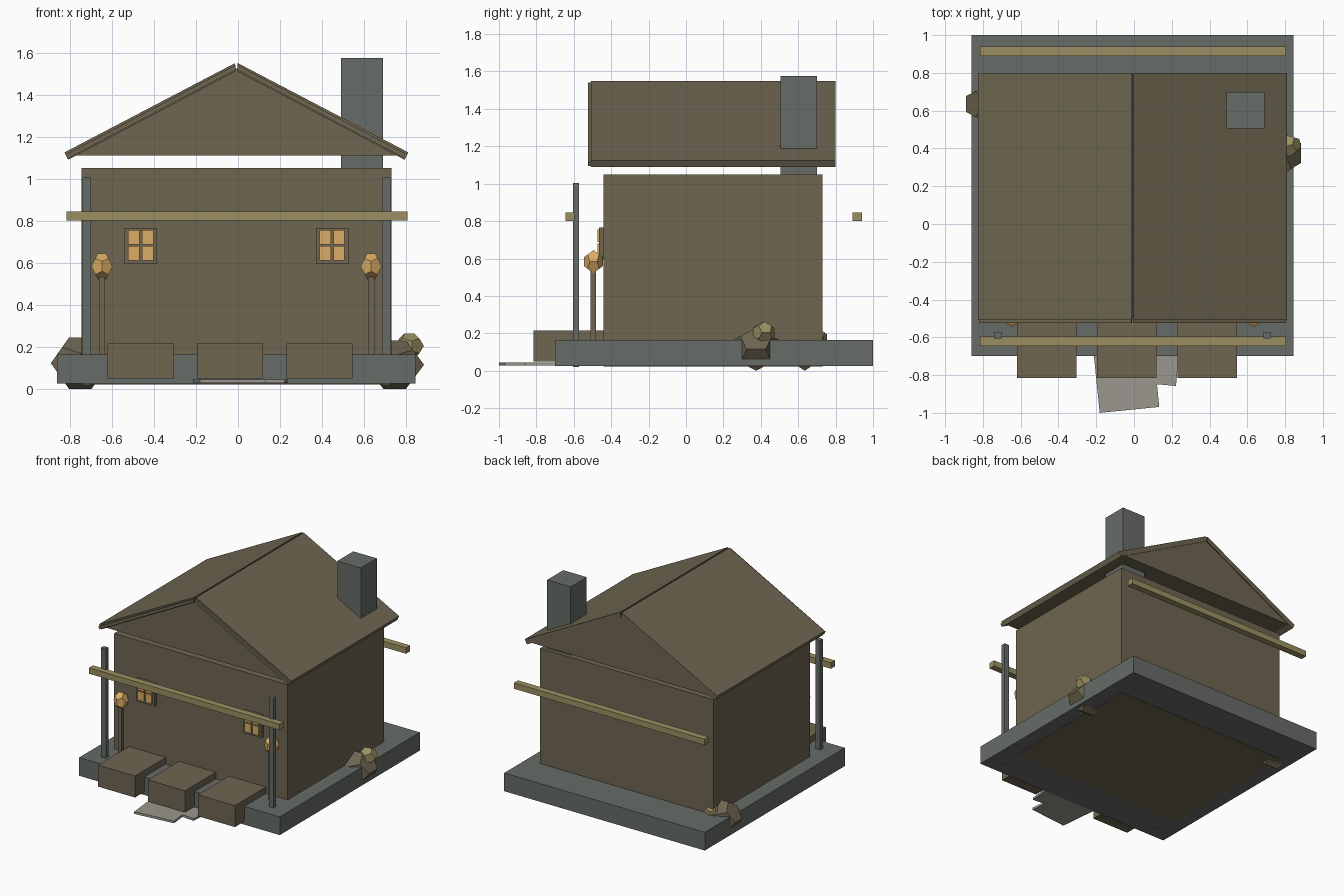
import bpy, bmesh
from mathutils import Vector

cube = bpy.data.objects.get("Cube")
if cube:
    bpy.data.objects.remove(cube, do_unlink=True)


def linear(c):
    c /= 255
    return c / 12.92 if c < 0.04 else ((c + 0.055) / 1.055) ** 2.4


def material(name, *rgb):
    m = bpy.data.materials.new(name)
    col = [linear(c) for c in rgb] + [1]
    m.diffuse_color = col
    m.use_nodes = True
    m.node_tree.nodes["Principled BSDF"].inputs["Base Color"].default_value = col
    return m


BROWN = material("brown timber", 110, 102, 81)
STONE = material("grey stone", 103, 108, 103)
STRAW = material("straw wood", 155, 144, 98)
GLOW = material("amber glow", 218, 172, 102)
PAVING = material("pale paving", 155, 151, 143)


def finish(name, bm, mat):
    bmesh.ops.recalc_face_normals(bm, faces=bm.faces)
    mesh = bpy.data.meshes.new(name)
    bm.to_mesh(mesh)
    bm.free()
    mesh.materials.append(mat)
    ob = bpy.data.objects.new(name, mesh)
    bpy.context.collection.objects.link(ob)
    return ob


def box(name, mat, x, y, z):
    """Box from its (low, high) range on each axis."""
    bm = bmesh.new()
    bmesh.ops.create_cube(bm, size=1)
    for v in bm.verts:
        v.co = Vector([(r[0] + r[1]) / 2 + c * (r[1] - r[0])
                       for r, c in zip((x, y, z), v.co)])
    return finish(name, bm, mat)


def prism(name, mat, profile, y0, y1):
    """Extrude an x-z profile along y."""
    bm = bmesh.new()
    face = bm.faces.new([bm.verts.new((x, y0, z)) for x, z in profile])
    ext = bmesh.ops.extrude_face_region(bm, geom=[face])["geom"]
    moved = [g for g in ext if isinstance(g, bmesh.types.BMVert)]
    bmesh.ops.translate(bm, verts=moved, vec=(0, y1 - y0, 0))
    return finish(name, bm, mat)


def dodecahedron(name, mat, centre, radii, turn=0):
    bm = bmesh.new()
    phi = (1 + 5 ** 0.5) / 2
    signs = (-1, 1)
    pts = [(a, b, c) for a in signs for b in signs for c in signs]
    for a in signs:
        for b in signs:
            pts += [(0, a * phi, b / phi), (a / phi, 0, b * phi), (a * phi, b / phi, 0)]
    for p in pts:
        bm.verts.new([c * r / phi for c, r in zip(p, radii)])
    bmesh.ops.convex_hull(bm, input=bm.verts)
    bmesh.ops.dissolve_limit(bm, angle_limit=0.05, verts=bm.verts, edges=bm.edges)
    ob = finish(name, bm, mat)
    ob.location = centre
    ob.rotation_euler.z = turn
    return ob


# Foundation, walls and chimney
box("foundation_slab", STONE, (-.86, .845), (-.7, 1), (.025, .165))
box("house_walls", BROWN, (-.745, .73), (-.44, .73), (.022, 1.05))
box("chimney", STONE, (.49, .69), (.505, .7), (1, 1.575))

# Roof: solid gable, two sloping slabs and front trim
MID = -.0075
prism("roof_gable", BROWN, [(MID - .765, 1.11), (MID + .765, 1.11), (MID, 1.525)], -.5, .795)
for side, s in (("right", -1), ("left", 1)):
    slab = [(.006, 1.55), (.8175, 1.125), (.8, 1.09), (.004, 1.51)]
    trim = [(.006, 1.54), (.8125, 1.115), (.803, 1.095), (.004, 1.517)]
    for name, prof, y0, y1 in (("roof_slab", slab, -.508, .8), ("roof_trim", trim, -.523, -.508)):
        prism(f"{name}_{side}", BROWN, [(MID + s * x, z) for x, z in prof], y0, y1)

# Porch posts and the two long beams
for side, x in (("right", -.72), ("left", .705)):
    box(f"porch_post_{side}", STONE, (x - .02, x + .02), (-.605, -.572), (.02, 1.005))
for side, y in (("front", -.62), ("back", .915)):
    box(f"beam_{side}", STRAW, (-.815, .805), (y - .025, y + .025), (.8, .845))

# Front blocks
for i, x in enumerate((-.62, -.195, .23)):
    box(f"front_block_{i + 1}", BROWN, (x, x + .315), (-.815, -.43), (.05, .215))

# Paving stones
for i, (x, y, w, d, turn) in enumerate(((-.04, -.825, .317, .32, .1), (.09, -.71, .29, .27, -.09))):
    stone = box(f"paving_stone_{i + 1}", PAVING, (-w / 2, w / 2), (-d / 2, d / 2), (.028, .045))
    stone.location = (x, y, 0)
    stone.rotation_euler.z = turn

# Windows with four glowing panes
for side, x in (("right", -.4625), ("left", .4475)):
    box(f"window_frame_{side}", BROWN, (x - .077, x + .077), (-.465, -.43), (.595, .765))
    for i in (-1, 1):
        for k in (-1, 1):
            px, pz = x + i * .033, .683 + k * .038
            box(f"window_pane_{side}", GLOW, (px - .027, px + .027),
                (-.473, -.46), (pz - .034, pz + .034))

# Lanterns on poles
for side, x in (("right", -.647), ("left", .633)):
    box(f"lantern_pole_{side}", BROWN, (x - .015, x + .015), (-.51, -.482), (.15, .56))
    dodecahedron(f"lantern_head_{side}", GLOW, (x, -.495, .583), (.05, .05, .062))

# Boulders at the sides
dodecahedron("boulder_left", BROWN, (.745, .375, .115), (.14, .135, .115))
dodecahedron("small_boulder_left", STRAW, (.815, .415, .205), (.066, .058, .058), .2)
dodecahedron("boulder_right", BROWN, (-.75, .635, .1225), (.14, .11, .1225))
dodecahedron("small_boulder_right", STRAW, (-.72, .7, .175), (.055, .055, .05), .2)
